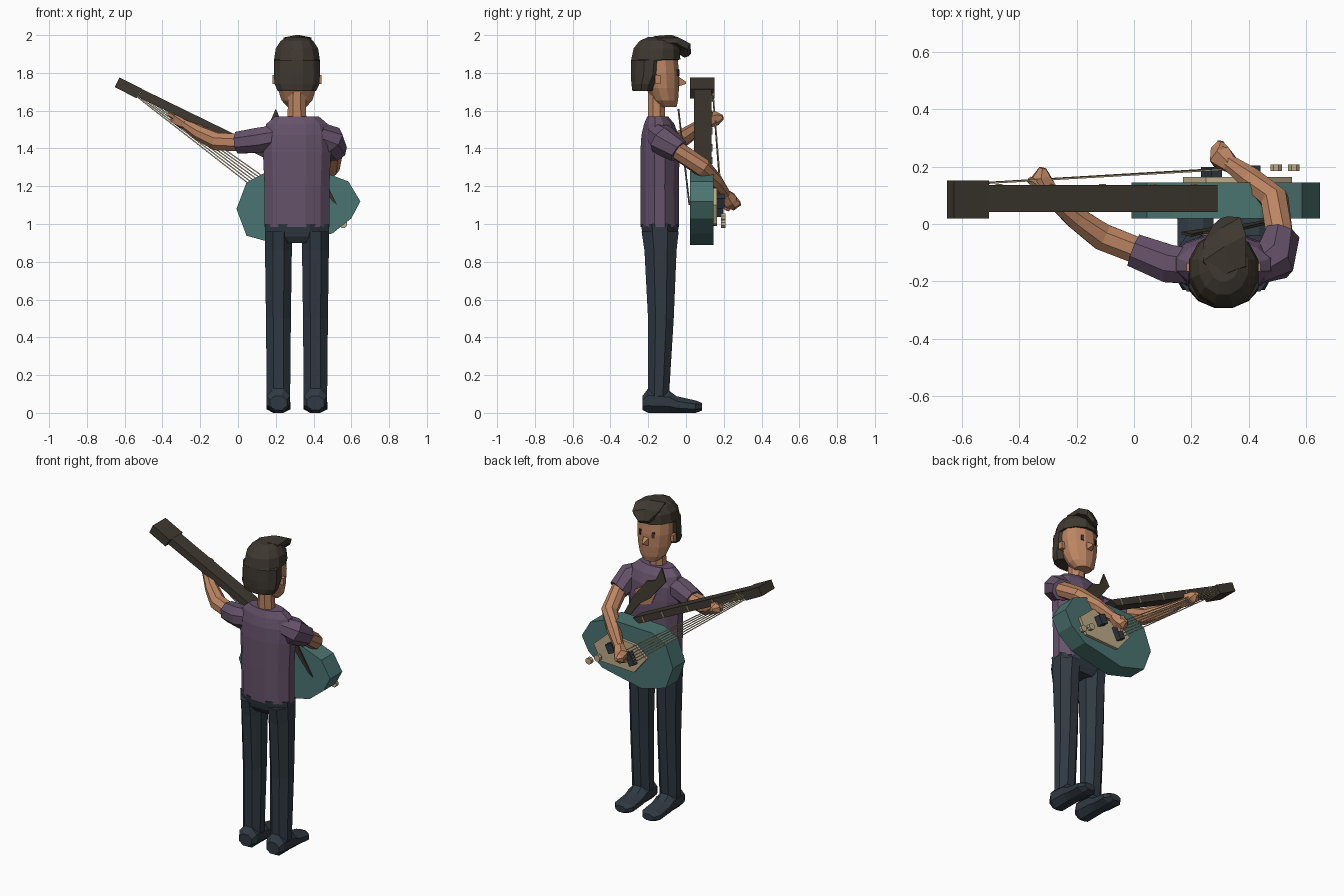
import bpy, bmesh, math
from mathutils import Vector, Matrix


def material(name, rgb):
    m = bpy.data.materials.new(name)
    lin = [(c / 255 / 12.92) if c < 11 else ((c / 255 + 0.055) / 1.055) ** 2.4 for c in rgb]
    m.diffuse_color = (*lin, 1)
    return m


SKIN = material("skin", (188, 133, 98))
DARK = material("dark_brown", (62, 56, 48))
SHIRT = material("plum_shirt", (102, 82, 106))
DENIM = material("dark_denim", (48, 57, 66))
TEAL = material("teal_paint", (74, 116, 113))
CREAM = material("cream", (190, 172, 138))

CX = 0.312  # centre line of the figure


def finish(name, bm, mat):
    bmesh.ops.recalc_face_normals(bm, faces=bm.faces)
    me = bpy.data.meshes.new(name)
    bm.to_mesh(me)
    bm.free()
    me.materials.append(mat)
    ob = bpy.data.objects.new(name, me)
    bpy.context.collection.objects.link(ob)
    return ob


def loft(name, rings, mat):
    """Skin a list of point rings and cap both ends."""
    bm = bmesh.new()
    vs = [[bm.verts.new(p) for p in r] for r in rings]
    n = len(vs[0])
    for a, b in zip(vs, vs[1:]):
        for i in range(n):
            j = (i + 1) % n
            bm.faces.new((a[i], a[j], b[j], b[i]))
    bm.faces.new(vs[0])
    bm.faces.new(vs[-1])
    return finish(name, bm, mat)


def oval(center, u, v, n):
    """Polygon ring with flat sides reaching the half sizes u and v."""
    k = 1 / math.cos(math.pi / n)
    c, u, v = Vector(center), Vector(u) * k, Vector(v) * k
    angs = [(i + 0.5) * math.tau / n for i in range(n)]
    return [c + u * math.cos(a) + v * math.sin(a) for a in angs]


def stack(name, rows, mat, n=8):
    """Upright loft from rows of z, x, y, half width, half depth."""
    return loft(name, [oval((x, y, z), (rx, 0, 0), (0, ry, 0), n)
                       for z, x, y, rx, ry in rows], mat)


def tube(name, pts, mat, n=8):
    """Limb through rows of x, y, z, radius."""
    ps = [Vector(p[:3]) for p in pts]
    rings = []
    for i, p in enumerate(ps):
        d = (ps[min(i + 1, len(ps) - 1)] - ps[max(i - 1, 0)]).normalized()
        u = d.cross(Vector((0, 0, 1))).normalized()
        v = u.cross(d)
        rings.append(oval(p, u * pts[i][3], v * pts[i][3], n))
    return loft(name, rings, mat)


def prism(name, outline, y0, y1, mat):
    """Outline in x and z, extruded along y."""
    return loft(name, [[(x, y, z) for x, z in outline] for y in (y0, y1)], mat)


def box(name, center, size, mat, rot=0, axis='Y'):
    bm = bmesh.new()
    bmesh.ops.create_cube(bm, size=1)
    bm.transform(Matrix.Translation(center) @ Matrix.Rotation(rot, 4, axis)
                 @ Matrix.Diagonal((*size, 1)))
    return finish(name, bm, mat)


# Trousers and shoes
stack("trouser_hips", [(0.90, CX, -0.135, 0.10, 0.07), (0.935, CX, -0.137, 0.168, 0.09),
                       (1.0, CX, -0.138, 0.17, 0.102)], DENIM)
for s, side in ((-1, "left"), (1, "right")):
    x = CX + s * 0.098
    stack(side + "_leg", [(0.09, x, -0.145, 0.062, 0.055), (0.5, x, -0.133, 0.066, 0.068),
                          (0.86, x, -0.135, 0.071, 0.085), (0.96, x, -0.137, 0.072, 0.098)], DENIM)
    shoe = [(-0.23, 0.045, 0.015, 0.09), (-0.20, 0.062, 0, 0.13), (-0.09, 0.062, 0, 0.118),
            (-0.05, 0.062, 0, 0.088), (0.05, 0.064, 0, 0.066), (0.085, 0.038, 0.012, 0.052)]
    loft(side + "_shoe", [oval((x, y, (a + b) / 2), (w, 0, 0), (0, 0, (b - a) / 2), 8)
                          for y, w, a, b in shoe], DENIM)

# Shirt body
stack("shirt", [(0.985, CX, -0.138, 0.172, 0.102), (1.2, CX, -0.14, 0.172, 0.102),
                (1.38, CX, -0.138, 0.18, 0.104), (1.47, CX, -0.138, 0.178, 0.098),
                (1.53, CX, -0.142, 0.162, 0.08), (1.57, CX, -0.15, 0.115, 0.055)], SHIRT, 12)

# Neck and head
stack("neck", [(1.54, CX, -0.155, 0.05, 0.045), (1.74, CX, -0.155, 0.046, 0.045)], SKIN)
stack("head", [(1.62, CX, -0.095, 0.05, 0.045), (1.655, CX, -0.108, 0.082, 0.066),
               (1.72, CX, -0.125, 0.102, 0.088), (1.80, CX, -0.13, 0.111, 0.094),
               (1.90, CX, -0.135, 0.108, 0.088)], SKIN, 12)
loft("nose", [oval((CX, -0.045, 1.755), (0.02, 0, 0), (0, 0, 0.028), 4),
              oval((CX, 0.0, 1.748), (0.006, 0, 0), (0, 0, 0.006), 4)], SKIN)
for s, side in ((-1, "left"), (1, "right")):
    box(side + "_eye", (CX + s * 0.046, -0.0445, 1.80), (0.017, 0.012, 0.034), DARK, -s * 0.45, 'Z')
    box(side + "_ear", (CX + s * 0.117, -0.15, 1.765), (0.024, 0.03, 0.045), SKIN)

# Hair shell, open to the face below the fringe
stack("hair", [(1.705, CX, -0.222, 0.102, 0.062), (1.74, CX, -0.215, 0.118, 0.074),
               (1.79, CX, -0.20, 0.122, 0.092), (1.865, CX, -0.195, 0.121, 0.095),
               (1.87, CX, -0.16, 0.121, 0.13), (1.93, CX, -0.155, 0.112, 0.122),
               (1.97, CX, -0.15, 0.085, 0.095), (1.99, CX, -0.145, 0.05, 0.055)], DARK, 12)
loft("hair_quiff", [oval(c, u, v, 6) for c, u, v in (
    ((0.34, -0.17, 1.972), (0.05, 0.02, 0), (0, 0.005, 0.02)),
    ((0.315, -0.09, 1.972), (0.075, 0.045, 0), (0, 0.01, 0.026)),
    ((0.305, -0.03, 1.94), (0.065, 0.045, 0), (0, 0.014, 0.026)),
    ((0.30, 0.005, 1.895), (0.025, 0.015, 0), (0, 0.012, 0.012)))], DARK)

# Fretting arm
tube("left_sleeve", [(0.22, -0.15, 1.465, 0.06), (0.12, -0.138, 1.445, 0.066),
                     (0.0, -0.092, 1.43, 0.058)], SHIRT)
tube("left_arm", [(0.03, -0.10, 1.43, 0.046), (-0.11, -0.045, 1.437, 0.047),
                  (-0.20, 0.02, 1.48, 0.039), (-0.28, 0.085, 1.53, 0.027)], SKIN)
tube("left_hand", [(-0.27, 0.075, 1.525, 0.026), (-0.305, 0.12, 1.55, 0.036),
                   (-0.325, 0.165, 1.56, 0.032), (-0.318, 0.195, 1.565, 0.012)], SKIN, 6)
tube("left_thumb", [(-0.315, 0.12, 1.56, 0.018), (-0.365, 0.155, 1.583, 0.011)], SKIN, 6)

# Strumming arm
tube("right_sleeve", [(0.42, -0.15, 1.48, 0.06), (0.485, -0.125, 1.445, 0.076),
                      (0.515, -0.04, 1.385, 0.06)], SHIRT)
tube("right_arm", [(0.51, -0.06, 1.40, 0.046), (0.49, 0.085, 1.30, 0.047),
                   (0.41, 0.155, 1.225, 0.04), (0.335, 0.21, 1.155, 0.028)], SKIN)
tube("right_hand", [(0.34, 0.205, 1.16, 0.027), (0.305, 0.232, 1.125, 0.04),
                    (0.298, 0.262, 1.105, 0.03), (0.302, 0.288, 1.11, 0.01)], SKIN, 6)
tube("right_fingers", [(0.30, 0.235, 1.12, 0.022), (0.285, 0.215, 1.075, 0.015)], SKIN, 6)

# Strap plate across the chest, with a skin coloured print behind it
strap = [(0.20, 1.61), (0.24, 1.52), (0.30, 1.50), (0.39, 1.38), (0.525, 1.10),
         (0.50, 1.12), (0.34, 1.35), (0.27, 1.40), (0.165, 1.53)]
loft("strap", [[(x, -0.045 + (1.61 - z) * 0.115 + t, z) for x, z in strap]
               for t in (0.0, 0.009)], DARK)
prism("chest_print", [(0.24, 1.43), (0.27, 1.36), (0.34, 1.335), (0.38, 1.35),
                      (0.39, 1.42), (0.33, 1.46)], -0.038, -0.029, SKIN)

# Guitar body and its front plate
prism("guitar_body", [(-0.008, 1.08), (0.045, 1.22), (0.14, 1.27), (0.44, 1.28), (0.585, 1.225),
                      (0.648, 1.12), (0.60, 1.03), (0.50, 0.95), (0.22, 0.89), (0.045, 0.938)],
      0.02, 0.145, TEAL)
prism("pickguard", [(0.17, 1.10), (0.25, 1.17), (0.45, 1.19), (0.55, 1.10),
                    (0.50, 1.00), (0.26, 0.99)], 0.144, 0.163, CREAM)
TILT = math.atan(0.49)
box("bridge", (0.405, 0.183, 1.12), (0.05, 0.042, 0.06), DENIM, TILT)
box("pickup", (0.27, 0.18, 1.085), (0.04, 0.036, 0.085), DENIM, TILT)
for i, (x, z) in enumerate(((0.495, 1.035), (0.557, 1.0))):
    loft(f"knob_{i + 1}", [oval((x, y, z), (0.02, 0, 0), (0, 0, 0.02), 8)
                           for y in (0.185, 0.208)], CREAM)

# Guitar neck, headstock and fret marks
prism("guitar_neck", [(-0.505, 1.713), (0.29, 1.325), (0.245, 1.30), (-0.53, 1.672)],
      0.042, 0.135, DARK)
prism("headstock", [(-0.627, 1.776), (-0.505, 1.714), (-0.537, 1.665), (-0.652, 1.725)],
      0.02, 0.152, DARK)
for i, x in enumerate((-0.47, -0.29, -0.11, 0.07, 0.21)):
    box(f"fret_mark_{i + 1}", (x, 0.135, 1.685 - (x + 0.505) * 0.488),
        (0.007, 0.008, 0.04), CREAM, TILT)

# Strings, fanning towards the bridge
for i in range(6):
    t = i / 5
    tube(f"string_{i + 1}", [(-0.53 + 0.025 * t, 0.143, 1.67 + 0.03 * t, 0.003),
                             (0.26 + 0.06 * t, 0.19, 1.055 + 0.065 * t, 0.003)], CREAM, 4)
